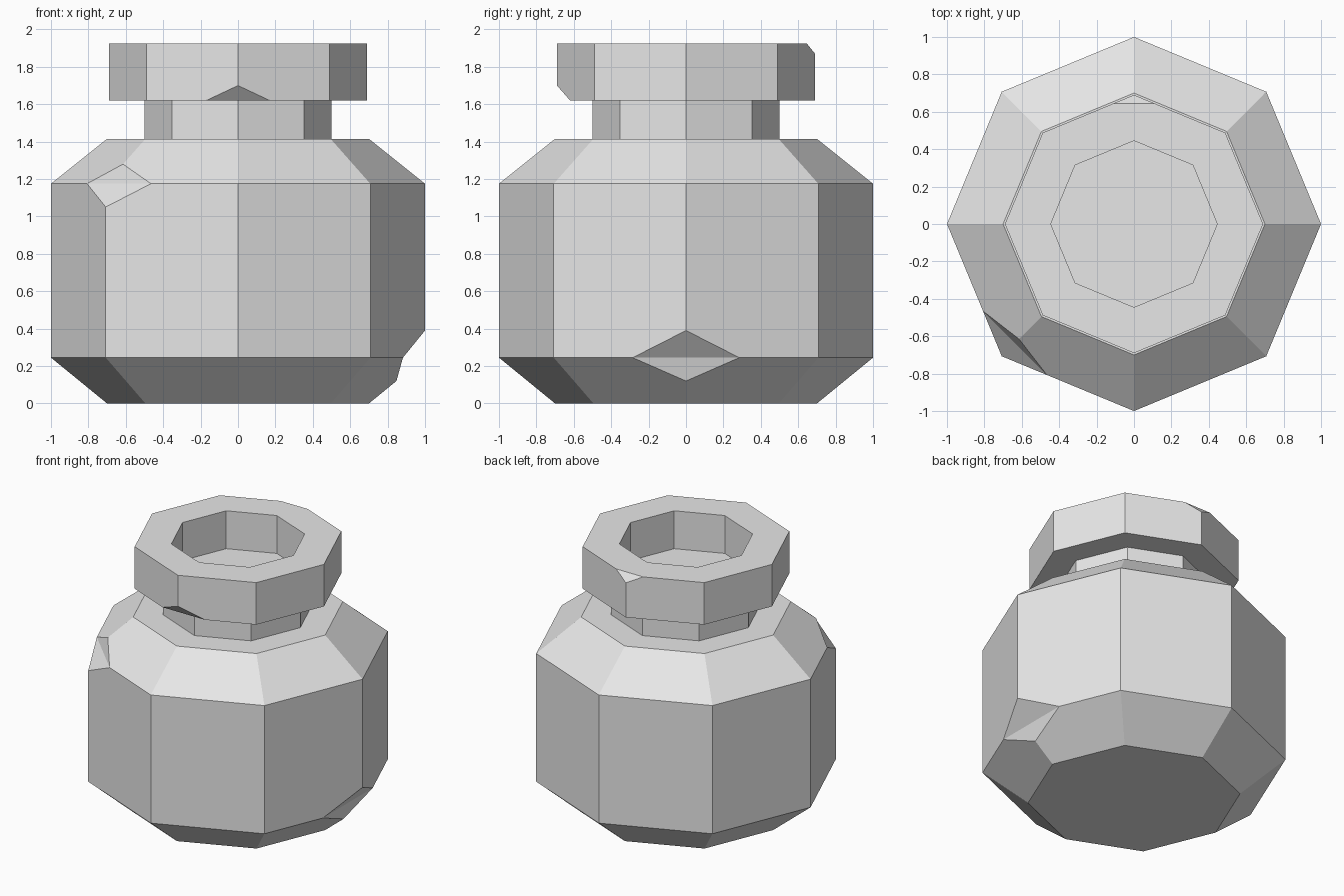
import bpy, bmesh
from math import cos, sin, tau

cube = bpy.data.objects.get("Cube")
if cube:
    bpy.data.objects.remove(cube, do_unlink=True)

SIDES = 8
# Radius and height of each ring, from the base up over the lip and into the mouth
PROFILE = [(0.70, 0), (1, 0.245), (1, 1.175), (0.70, 1.415), (0.50, 1.415),
           (0.50, 1.62), (0.69, 1.62), (0.69, 1.925), (0.445, 1.925), (0.445, 1.65)]
# Chipped corners: ring, side, cut along the ring, towards the next ring, towards the previous
CHIPS = [(1, 0, 0.403, 0.156, 0.51),
         (2, 5, 0.342, 0.435, 0.134),
         (6, 6, 0.348, 0.262, 0.45),
         (7, 2, 0.222, 0.47, 0.18)]


def chip_corner(bm, rings, ring, side, along, after, before):
    """Cut a corner away and close it with two triangles."""
    corner = rings[ring][side]
    targets = [(rings[ring][(side - 1) % SIDES], along), (rings[ring + 1][side], after),
               (rings[ring][(side + 1) % SIDES], along), (rings[ring - 1][side], before)]
    cuts = []
    for other, amount in targets:
        edge = bm.edges.get((corner, other))
        cuts.append(bmesh.utils.edge_split(edge, corner, amount)[1])
    for i, a in enumerate(cuts):
        b = cuts[(i + 1) % len(cuts)]
        face = next(f for f in corner.link_faces if a in f.verts and b in f.verts)
        bmesh.utils.face_split(face, a, b)
    bmesh.ops.delete(bm, geom=[corner], context='VERTS')
    first, upper, second, lower = cuts
    bm.faces.new((first, second, upper))
    bm.faces.new((second, first, lower))


# Faceted jar shell
bm = bmesh.new()
rings = [[bm.verts.new((r * cos(tau * i / SIDES), r * sin(tau * i / SIDES), z))
          for i in range(SIDES)] for r, z in PROFILE]
for low, high in zip(rings, rings[1:]):
    for i in range(SIDES):
        j = (i + 1) % SIDES
        bm.faces.new((low[i], low[j], high[j], high[i]))
bm.faces.new(rings[0][::-1])
bm.faces.new(rings[-1])

# Chips in the body and lip
for chip in CHIPS:
    chip_corner(bm, rings, *chip)
bmesh.ops.recalc_face_normals(bm, faces=bm.faces[:])

mesh = bpy.data.meshes.new("jar")
bm.to_mesh(mesh)
bm.free()
jar = bpy.data.objects.new("jar", mesh)
bpy.context.collection.objects.link(jar)

# Plain grey material
grey = bpy.data.materials.new("light_grey")
grey.use_nodes = True
colour = (0.8, 0.8, 0.8, 1)
grey.diffuse_color = colour
shader = next(n for n in grey.node_tree.nodes if n.type == 'BSDF_PRINCIPLED')
shader.inputs["Base Color"].default_value = colour
mesh.materials.append(grey)
